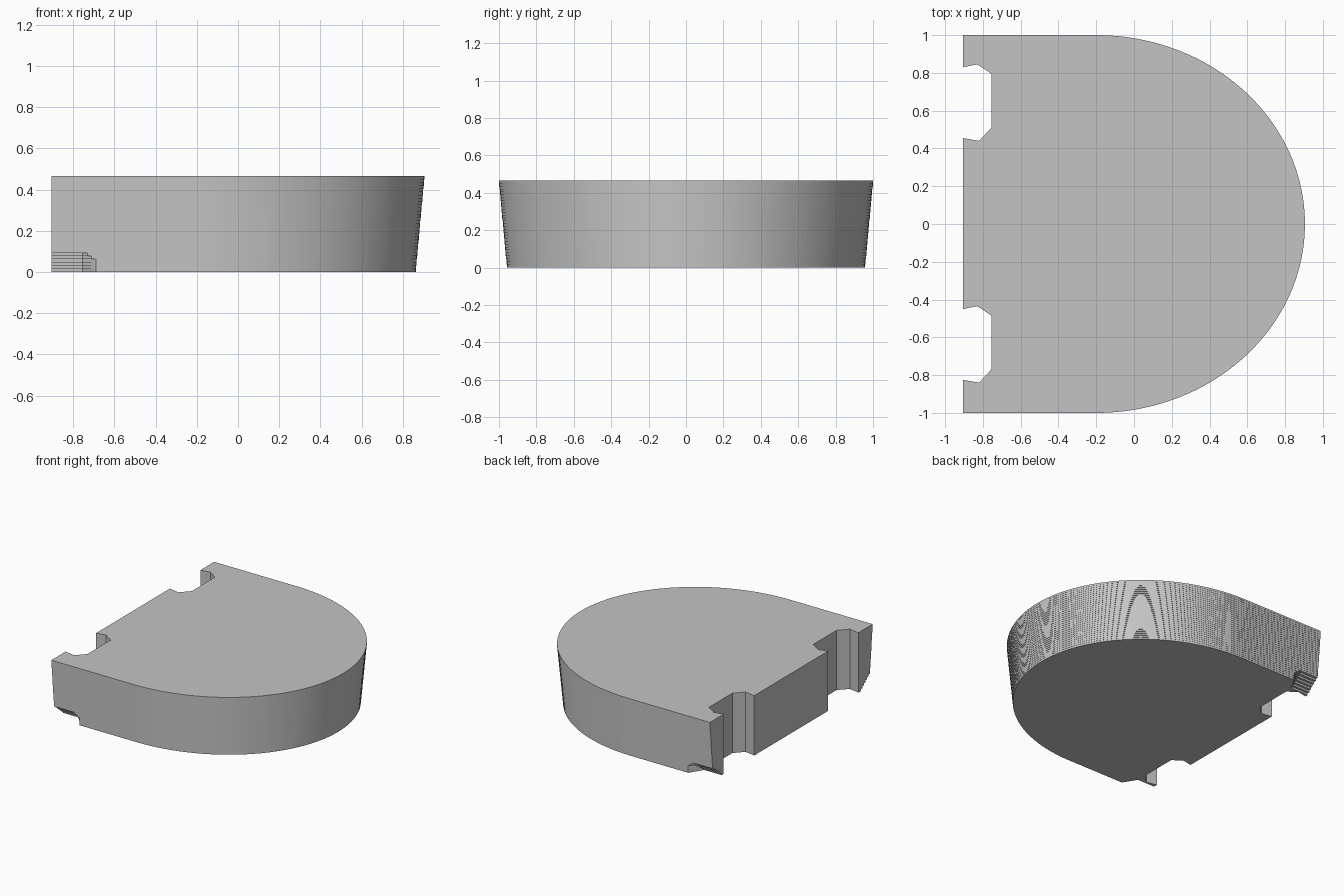
import bpy, bmesh, math

cube = bpy.data.objects.get("Cube")
if cube:
    bpy.data.objects.remove(cube, do_unlink=True)

HEIGHT, LAYERS, SEGMENTS = 0.465, 30, 96
BACK, CENTRE, REACH = -0.905, -0.2, 1.105
TAPER = 0.042
RAMP_TOP = 0.093

# Hooked slot cut into the straight edge, repeated by a shift
SLOT = [(BACK, 0.83), (-0.83, 0.845), (-0.755, 0.795),
        (-0.755, 0.51), (-0.82, 0.44), (BACK, 0.455)]
SLOT_SHIFT = -1.28


def corner(wall, z):
    """Relieved outer corner of one layer, on the +y side."""
    if z >= RAMP_TOP:
        return [(BACK, wall), (-0.755, wall), (-0.69, wall)]
    y = 0.855 + (wall - 0.855) * z / RAMP_TOP
    end = -0.69 if z < 0.06 else -0.71 if z < 0.077 else -0.73
    return [(BACK, y), (-0.755, y), (end, wall)]


def outline(z, t):
    """Outline of one layer, anticlockwise from the -y corner."""
    inset = TAPER * (1 - t)
    wall = 1 - inset
    side = corner(wall, z)
    points = [(x, -y) for x, y in side]
    for i in range(SEGMENTS + 1):
        a = math.pi * (i / SEGMENTS - 0.5)
        points.append((CENTRE + (REACH - inset) * math.cos(a), wall * math.sin(a)))
    points += side[::-1]
    points += SLOT
    points += [(x, y + SLOT_SHIFT) for x, y in SLOT]
    return points


# Stack of thin layers joined into one closed skin
bm = bmesh.new()
rings = []
step = HEIGHT / LAYERS
for k in range(LAYERS):
    shape = outline(k * step, k / (LAYERS - 1))
    for z in (k * step, (k + 1) * step):
        rings.append([bm.verts.new((x, y, z)) for x, y in shape])
for low, high in zip(rings, rings[1:]):
    n = len(low)
    for i in range(n):
        j = (i + 1) % n
        bm.faces.new((low[i], low[j], high[j], high[i]))
bm.faces.new(rings[0][::-1])
bm.faces.new(rings[-1])
bmesh.ops.remove_doubles(bm, verts=bm.verts, dist=0.00001)

mesh = bpy.data.meshes.new("stepped_base")
bm.to_mesh(mesh)
bm.free()
base = bpy.data.objects.new("stepped_base", mesh)
bpy.context.collection.objects.link(base)

# Single plain grey
grey = bpy.data.materials.new("plain_grey")
grey.use_nodes = True
colour = (0.55, 0.55, 0.55, 1)
grey.diffuse_color = colour
grey.node_tree.nodes["Principled BSDF"].inputs["Base Color"].default_value = colour
mesh.materials.append(grey)
